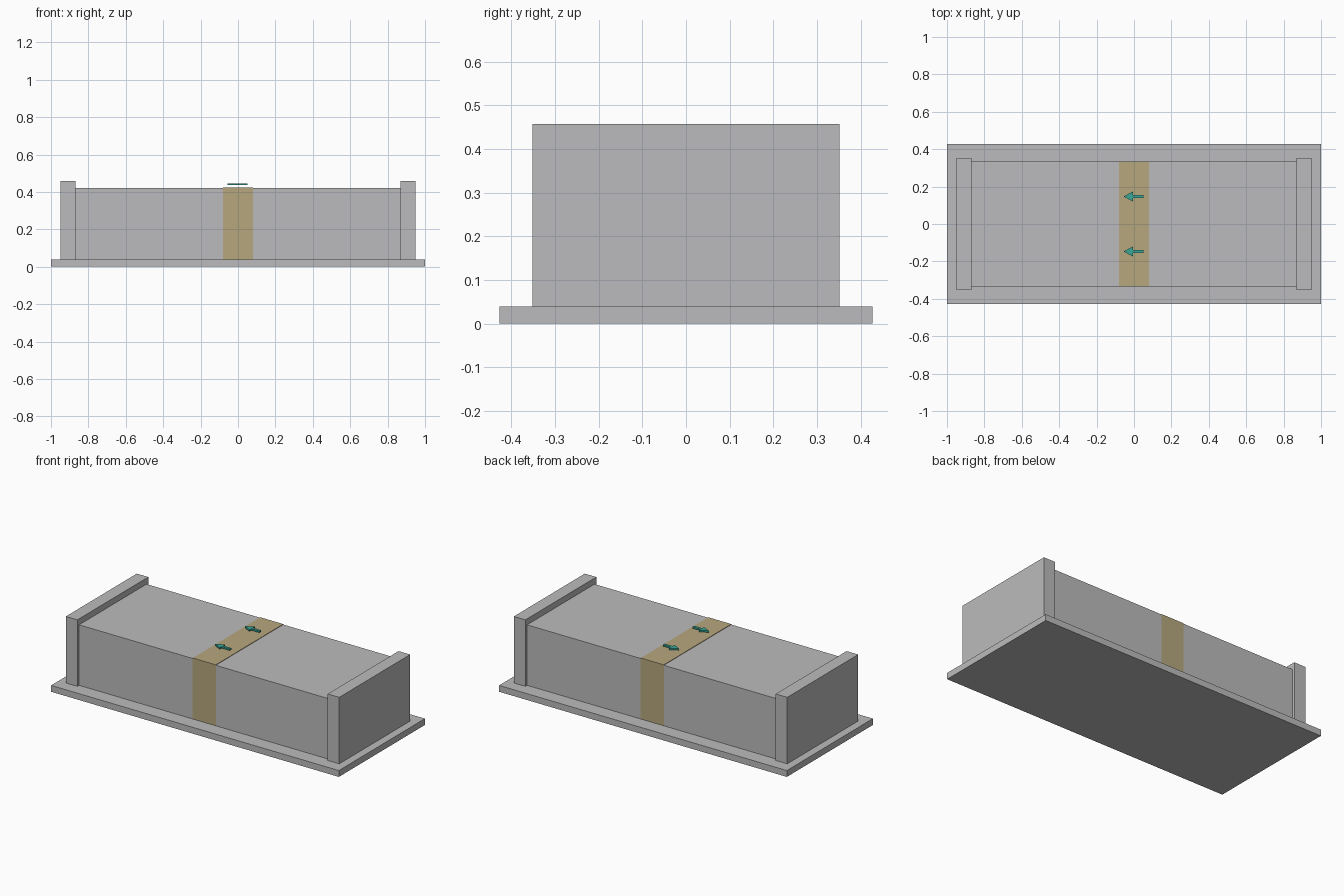
import bpy
import bmesh
from mathutils import Vector

cube = bpy.data.objects.get("Cube")
if cube:
    bpy.data.objects.remove(cube, do_unlink=True)


def material(name, rgb):
    mat = bpy.data.materials.new(name)
    mat.use_nodes = True
    color = (*rgb, 1)
    mat.diffuse_color = color
    mat.node_tree.nodes["Principled BSDF"].inputs["Base Color"].default_value = color
    return mat


grey = material("grey", (0.5, 0.5, 0.51))
tan = material("tan", (0.47, 0.39, 0.21))
teal = material("teal", (0.04, 0.38, 0.3))


def add_object(name, bm, *mats):
    bmesh.ops.recalc_face_normals(bm, faces=bm.faces)
    mesh = bpy.data.meshes.new(name)
    bm.to_mesh(mesh)
    bm.free()
    for mat in mats:
        mesh.materials.append(mat)
    obj = bpy.data.objects.new(name, mesh)
    bpy.context.collection.objects.link(obj)
    return obj


def box(low, high):
    low, high = Vector(low), Vector(high)
    bm = bmesh.new()
    bmesh.ops.create_cube(bm, size=1)
    bmesh.ops.scale(bm, vec=high - low, verts=bm.verts)
    bmesh.ops.translate(bm, vec=(low + high) / 2, verts=bm.verts)
    return bm


BASE_TOP, BODY_TOP, BAND = 0.04, 0.42, 0.08

# Base slab
add_object("base", box((-1, -0.427, 0), (1, 0.427, BASE_TOP)), grey)

# End walls
for side, x in (("left", 0.91), ("right", -0.91)):
    wall = box((x - 0.04, -0.352, BASE_TOP), (x + 0.04, 0.352, 0.458))
    add_object(side + "_end_wall", wall, grey)

# Main block, cut so its middle band takes its own colour
block = box((-0.87, -0.335, BASE_TOP), (0.87, 0.335, BODY_TOP))
for x in (-BAND, BAND):
    geom = block.verts[:] + block.edges[:] + block.faces[:]
    bmesh.ops.bisect_plane(block, geom=geom, plane_co=(x, 0, 0), plane_no=(1, 0, 0))
for face in block.faces:
    face.material_index = int(abs(face.calc_center_median().x) < BAND)
add_object("main_block", block, grey, tan)

# Slightly raised band across the top
band = box((-BAND, -0.335, BODY_TOP), (BAND, 0.335, BODY_TOP + 0.003))
add_object("top_band", band, tan)

# Direction arrows hovering over the band, pointing right
half = [(-0.056, 0), (-0.005, 0.027), (-0.005, 0.008), (0.051, 0.008)]
outline = half + [(x, -y) for x, y in reversed(half[1:])]
for name, y in (("back_arrow", 0.147), ("front_arrow", -0.147)):
    bm = bmesh.new()
    face = bm.faces.new([bm.verts.new((px, y + py, 0.436)) for px, py in outline])
    top = bmesh.ops.extrude_face_region(bm, geom=[face], use_keep_orig=True)["geom"]
    verts = [v for v in top if isinstance(v, bmesh.types.BMVert)]
    bmesh.ops.translate(bm, vec=(0, 0, 0.01), verts=verts)
    add_object(name, bm, teal)
